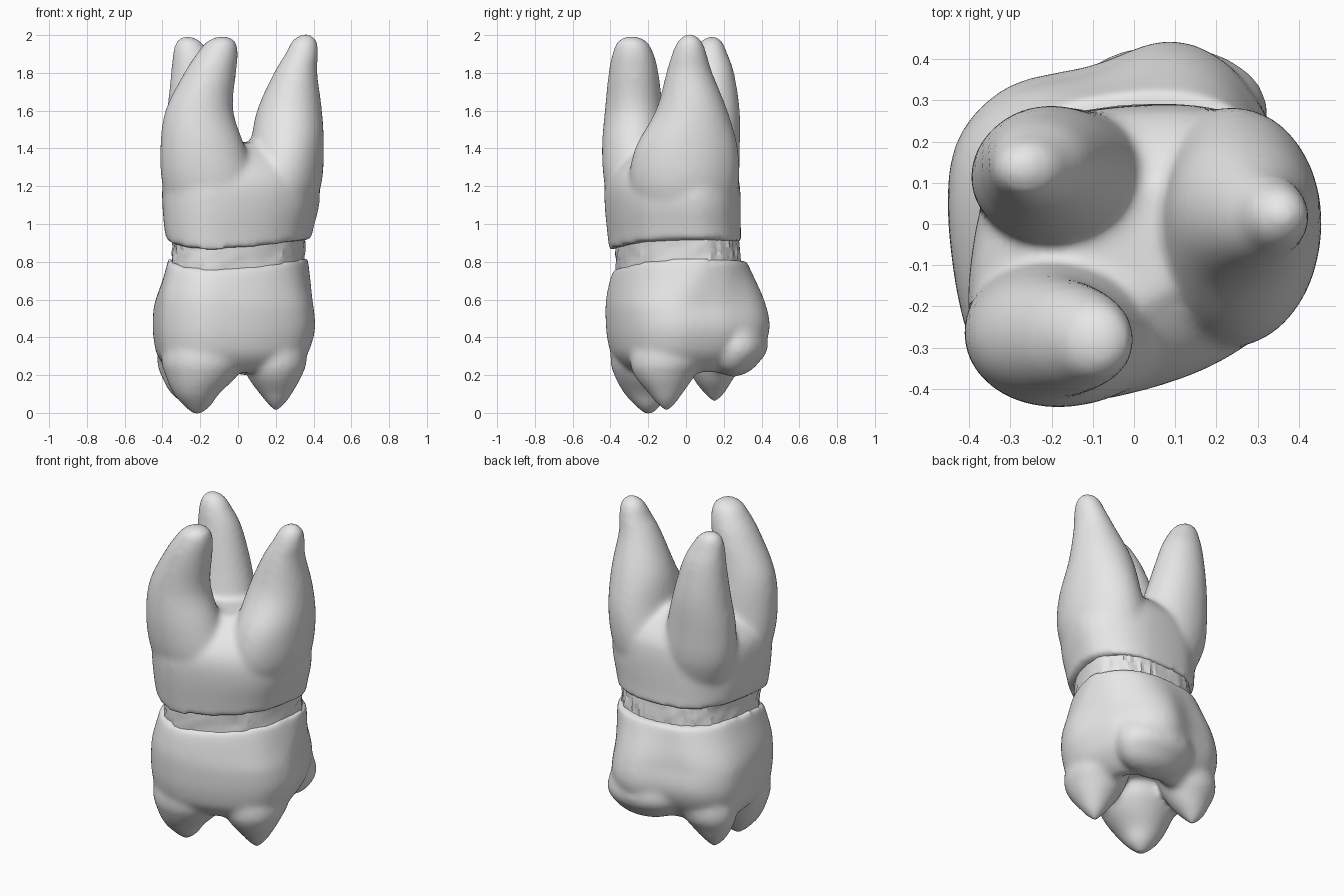
import bpy
import bmesh
import math
import random
from mathutils import Vector

random.seed(4)
if "Cube" in bpy.data.objects:
    bpy.data.objects.remove(bpy.data.objects["Cube"], do_unlink=True)

# Single plain grey material
grey = bpy.data.materials.new("plain_grey")
grey.use_nodes = True
grey.diffuse_color = (0.8, 0.8, 0.8, 1)
grey.node_tree.nodes["Principled BSDF"].inputs["Base Color"].default_value = (0.8, 0.8, 0.8, 1)


def spline(points, steps, closed=False):
    """Catmull-Rom curve through points of any dimension."""
    pts = [Vector(p) for p in points]
    count = len(pts)
    out = []
    for i in range(count if closed else count - 1):
        if closed:
            a, b, c, d = (pts[(i + k) % count] for k in (-1, 0, 1, 2))
        else:
            a, b, c, d = (pts[min(max(i + k, 0), count - 1)] for k in (-1, 0, 1, 2))
        for s in range(steps):
            t = s / steps
            out.append(0.5 * (2 * b + (c - a) * t + (2 * a - 5 * b + 4 * c - d) * t * t
                              + (3 * b - a - 3 * c + d) * t ** 3))
    if not closed:
        out.append(pts[-1])
    return out


def unit_profile(points):
    """Smooth a closed outline and fit it to the square from -1 to 1."""
    curve = spline(points, 5, closed=True)
    low = [min(p[i] for p in curve) for i in (0, 1)]
    high = [max(p[i] for p in curve) for i in (0, 1)]
    return [Vector([2 * (p[i] - low[i]) / (high[i] - low[i]) - 1 for i in (0, 1)]) for p in curve]


def loft(bm, profile, rings, start=None, front_dip=0, back_dip=0, wrinkle=0):
    """Skin a profile through rings of (z, x min, x max, y min, y max).

    The section morphs from the start outline to the profile near the first ring."""
    base = rings[0][0]
    heights = spline([(r[0], 0) for r in rings], 4)
    x_span = spline([r[1:3] for r in rings], 4)
    y_span = spline([r[3:5] for r in rings], 4)
    loops = []
    for h, xs, ys in zip(heights, x_span, y_span):
        z = h[0]
        near = max(0, 1 - abs(z - base) / 0.25)
        fade = 1 if wrinkle else near
        loop = []
        for first, last in zip(start or profile, profile):
            u, v = last.lerp(first, near)
            k = 1 + random.uniform(-wrinkle, wrinkle)
            dip = front_dip * max(0, -v) ** 2 + back_dip * max(0, v) ** 2
            x = (xs[0] + xs[1]) / 2 + u * k * (xs[1] - xs[0]) / 2
            y = (ys[0] + ys[1]) / 2 + v * k * (ys[1] - ys[0]) / 2
            loop.append(bm.verts.new((x, y, z - dip * fade)))
        loops.append(loop)
    n = len(profile)
    for lower, upper in zip(loops, loops[1:]):
        for i in range(n):
            j = (i + 1) % n
            bm.faces.new((lower[i], lower[j], upper[j], upper[i]))
    bm.faces.new(loops[0][::-1])
    bm.faces.new(loops[-1])


def finish(name, bm, fuse=True):
    """Turn the lofts into an object, fused into one smooth skin if wanted."""
    bmesh.ops.remove_doubles(bm, verts=bm.verts, dist=0.0005)
    bmesh.ops.recalc_face_normals(bm, faces=bm.faces)
    for f in bm.faces:
        f.smooth = True
    mesh = bpy.data.meshes.new(name)
    bm.to_mesh(mesh)
    bm.free()
    mesh.materials.append(grey)
    obj = bpy.data.objects.new(name, mesh)
    bpy.context.collection.objects.link(obj)
    if fuse:
        remesh = obj.modifiers.new("fuse", 'REMESH')
        remesh.mode = 'VOXEL'
        remesh.voxel_size = 0.016
        remesh.use_smooth_shade = True
        smooth = obj.modifiers.new("soften", 'SMOOTH')
        smooth.factor = 0.5
        smooth.iterations = 13
    else:
        mesh.set_sharp_from_angle(angle=math.radians(20))


circle = unit_profile([(math.cos(i * math.pi / 6), math.sin(i * math.pi / 6)) for i in range(12)])
root_outline = unit_profile([
    (.44, .03), (.4, .16), (.31, .24), (.2, .28), (.08, .29), (-.08, .28), (-.2, .25),
    (-.31, .17), (-.38, .04), (-.41, -.2), (-.36, -.34), (-.2, -.43), (0, -.41),
    (.22, -.33), (.37, -.2)])
crown_outline = unit_profile([
    (.41, -.05), (.37, .15), (.32, .27), (.22, .4), (.08, .45), (-.1, .39), (-.3, .34),
    (-.42, .22), (-.45, .05), (-.42, -.2), (-.36, -.33), (-.2, -.42), (0, -.4),
    (.2, -.33), (.35, -.22)])

# Root trunk and its three prongs, the front one hooked at the tip
bm = bmesh.new()
loft(bm, root_outline, [
    (.92, -.378, .388, -.408, .295), (.98, -.39, .4, -.415, .29), (1.1, -.4, .43, -.43, .29),
    (1.2, -.4, .43, -.43, .285), (1.28, -.375, .4, -.4, .265), (1.36, -.29, .31, -.32, .2),
    (1.43, -.16, .18, -.2, .1)], front_dip=.06, back_dip=.015)
back_prong = [
    (1.0, -.31, .08, -.06, .22), (1.2, -.385, .06, -.06, .275), (1.4, -.395, .015, -.05, .285),
    (1.6, -.375, -.04, -.01, .285), (1.8, -.355, -.1, .03, .255), (1.9, -.345, -.15, .05, .22),
    (1.97, -.325, -.2, .08, .19), (2.0, -.27, -.27, .14, .14)]
front_prong = [
    (1.0, -.33, .1, -.37, -.06), (1.2, -.4, .1, -.43, -.06), (1.4, -.412, .04, -.445, -.09),
    (1.6, -.385, -.025, -.43, -.12), (1.8, -.285, -.01, -.41, -.145), (1.9, -.22, 0, -.39, -.17),
    (1.97, -.16, -.015, -.36, -.21), (2.0, -.08, -.08, -.29, -.29)]
side_prong = [
    (1.0, 0, .37, -.24, .24), (1.2, 0, .44, -.3, .28), (1.4, .06, .455, -.27, .275),
    (1.6, .1, .445, -.16, .22), (1.8, .19, .42, -.105, .14), (1.9, .25, .425, -.075, .11),
    (1.975, .29, .415, -.04, .08), (2.015, .36, .36, .02, .02)]
for prong in (back_prong, front_prong, side_prong):
    loft(bm, circle, prong)
finish("roots", bm)

# Recessed, slightly wrinkled neck band
bm = bmesh.new()
loft(bm, root_outline, [
    (.75, -.35, .355, -.37, .295), (.86, -.348, .355, -.37, .285), (.97, -.35, .36, -.375, .275)],
    front_dip=.05, back_dip=.02, wrinkle=.02)
finish("neck", bm, fuse=False)

# Crown body with a shallow basin underneath and four cusps pointing down
bm = bmesh.new()
loft(bm, crown_outline, [
    (.82, -.37, .37, -.385, .32), (.74, -.395, .38, -.405, .355), (.6, -.44, .395, -.425, .415),
    (.47, -.452, .41, -.425, .445), (.38, -.445, .395, -.415, .425), (.3, -.425, .36, -.39, .37),
    (.23, -.36, .28, -.32, .29), (.22, -.27, .2, -.23, .21), (.33, -.12, .1, -.1, .1)],
    start=root_outline, front_dip=.065, back_dip=.015)
front_right_cusp = [
    (.55, -.36, .06, -.36, .02), (.3, -.405, .05, -.4, .02), (.2, -.385, 0, -.38, -.02),
    (.1, -.34, -.1, -.325, -.09), (.03, -.28, -.15, -.26, -.14), (-.02, -.22, -.22, -.2, -.2)]
front_left_cusp = [
    (.55, -.03, .33, -.25, .12), (.3, .02, .365, -.295, .11), (.2, .045, .34, -.275, .05),
    (.1, .115, .285, -.195, -.02), (.05, .155, .25, -.155, -.055), (-.002, .2, .2, -.1, -.1)]
back_right_cusp = [
    (.55, -.38, -.05, 0, .26), (.3, -.43, -.09, 0, .305), (.18, -.4, -.16, .04, .25),
    (.1, -.355, -.245, .1, .2), (.048, -.3, -.3, .15, .15)]
heel_cusp = [
    (.55, -.16, .27, .1, .37), (.36, -.17, .325, .11, .435), (.26, -.11, .29, .13, .38),
    (.21, -.02, .22, .18, .32), (.19, .12, .12, .25, .25)]
for cusp in (front_right_cusp, front_left_cusp, back_right_cusp, heel_cusp):
    loft(bm, circle, cusp)
finish("crown", bm)
